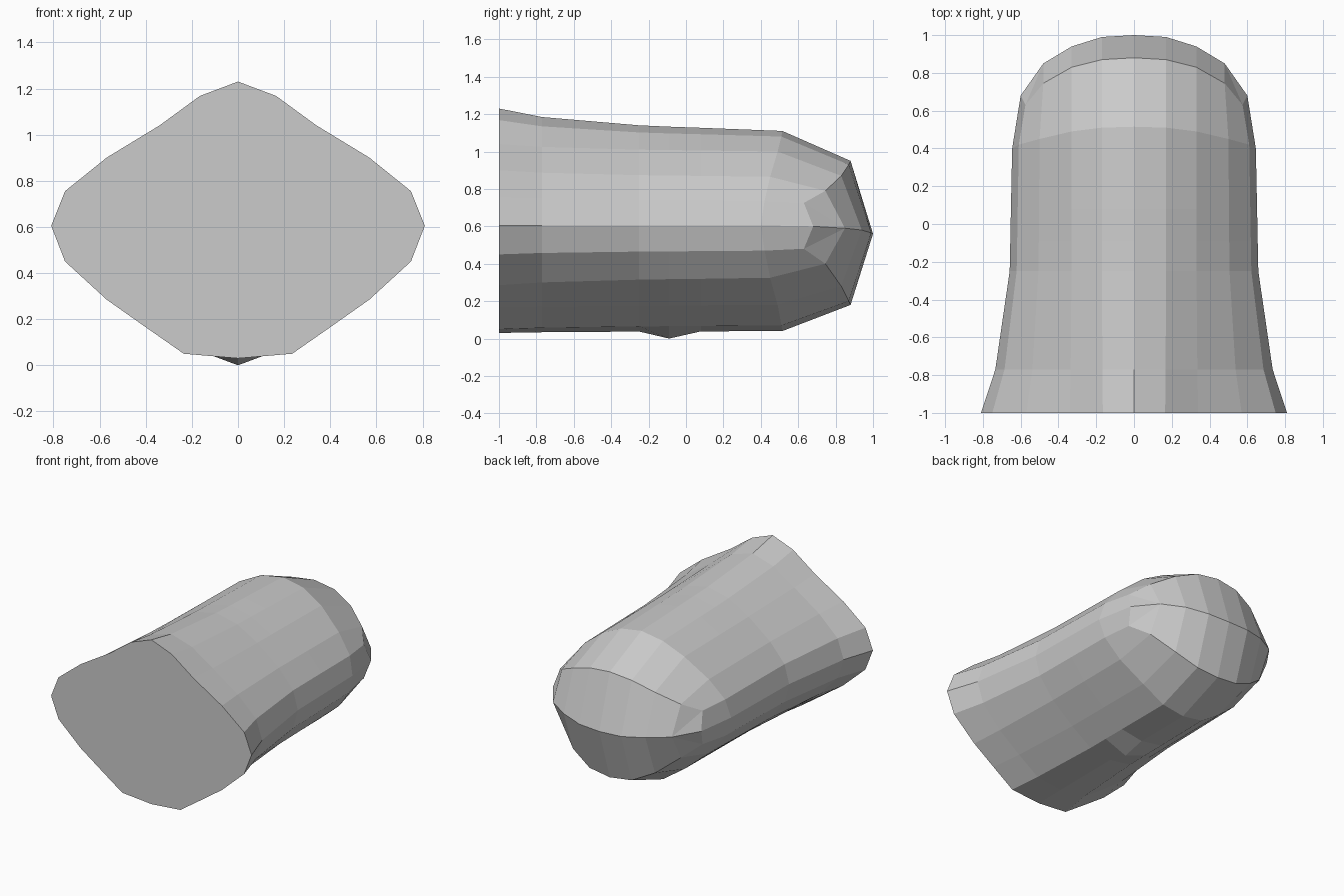
import bpy, bmesh

if "Cube" in bpy.data.objects:
    bpy.data.objects.remove(bpy.data.objects["Cube"])

# Half cross-sections, running from top centre round the side to bottom centre
FRONT_X = [0, .165, .34, .57, .75, .81, .75, .57, .40, .235, 0]
FRONT_Z = [1.23, 1.168, 1.04, .90, .755, .605, .45, .285, .165, .05, .03]
BACK_X = [0, .17, .33, .50, .61, .645, .61, .50, .33, .17, 0]
BACK_Z = [1.11, 1.08, 1.0, .865, .735, .605, .47, .325, .18, .07, .04]
BACK_Y = [.515, .51, .49, .45, .42, .40, .42, .45, .49, .51, .515]
N = len(FRONT_X)

# Body stations: y, flare of width, flare of height
STATIONS = [(-1, 1, 1), (-.77, .54, .62), (-.25, .08, .25), (-.09, .06, .19), (.08, .04, .14)]

# Rounded end: shoulder ring (upper half, lower half) and nose line
SHOULDER = [(0, .88), (.17, .87), (.33, .83), (.48, .745), (.575, .63), (.60, .68)]
SHOULDER_UP = [.95, .93, .87, .79, .725, .60]
SHOULDER_LOW = [.18, .20, .28, .40, .48]
NOSE = [(0, 1, .56), (.17, .99, .565), (.33, .94, .58), (.48, .85, .59)]


def mix(a, b, t):
    return a + (b - a) * t


bm = bmesh.new()


def ring(points):
    return [bm.verts.new(p) for p in points]


rings = []
for y, tx, tz in STATIONS:
    rings.append(ring([(mix(BACK_X[i], FRONT_X[i], tx), y, mix(BACK_Z[i], FRONT_Z[i], tz))
                       for i in range(N)]))
rings[3][-1].co.z = 0  # small bump under the belly
rings.append(ring(zip(BACK_X, BACK_Y, BACK_Z)))
up = [(x, y, z) for (x, y), z in zip(SHOULDER, SHOULDER_UP)]
low = [(x, y, z) for (x, y), z in zip(SHOULDER, SHOULDER_LOW)]
rings.append(ring(up + low[::-1]))

# Skin between neighbouring rings
for a, b in zip(rings, rings[1:]):
    for i in range(N - 1):
        bm.faces.new((a[i], a[i + 1], b[i + 1], b[i]))

# Nose strips above and below the nose line
nose = ring(NOSE)
end = rings[-1]
for side in (end, end[::-1]):
    for i in range(3):
        bm.faces.new((side[i], side[i + 1], nose[i + 1], nose[i]))
    for i in (3, 4):
        bm.faces.new((side[i], side[i + 1], nose[3]))

# Flat front face
bm.faces.new(rings[0])
bmesh.ops.recalc_face_normals(bm, faces=bm.faces)

# Mirror the half into the full body
geom = bm.verts[:] + bm.edges[:] + bm.faces[:]
bmesh.ops.mirror(bm, geom=geom, axis='X', merge_dist=.0005)
bmesh.ops.remove_doubles(bm, verts=bm.verts, dist=.0005)
bmesh.ops.recalc_face_normals(bm, faces=bm.faces)

mesh = bpy.data.meshes.new("body")
bm.to_mesh(mesh)
bm.free()
body = bpy.data.objects.new("body", mesh)
bpy.context.collection.objects.link(body)
# Outward normals check: the front face must look towards -y
if min(mesh.polygons, key=lambda p: p.center.y).normal.y > 0:
    mesh.flip_normals()
